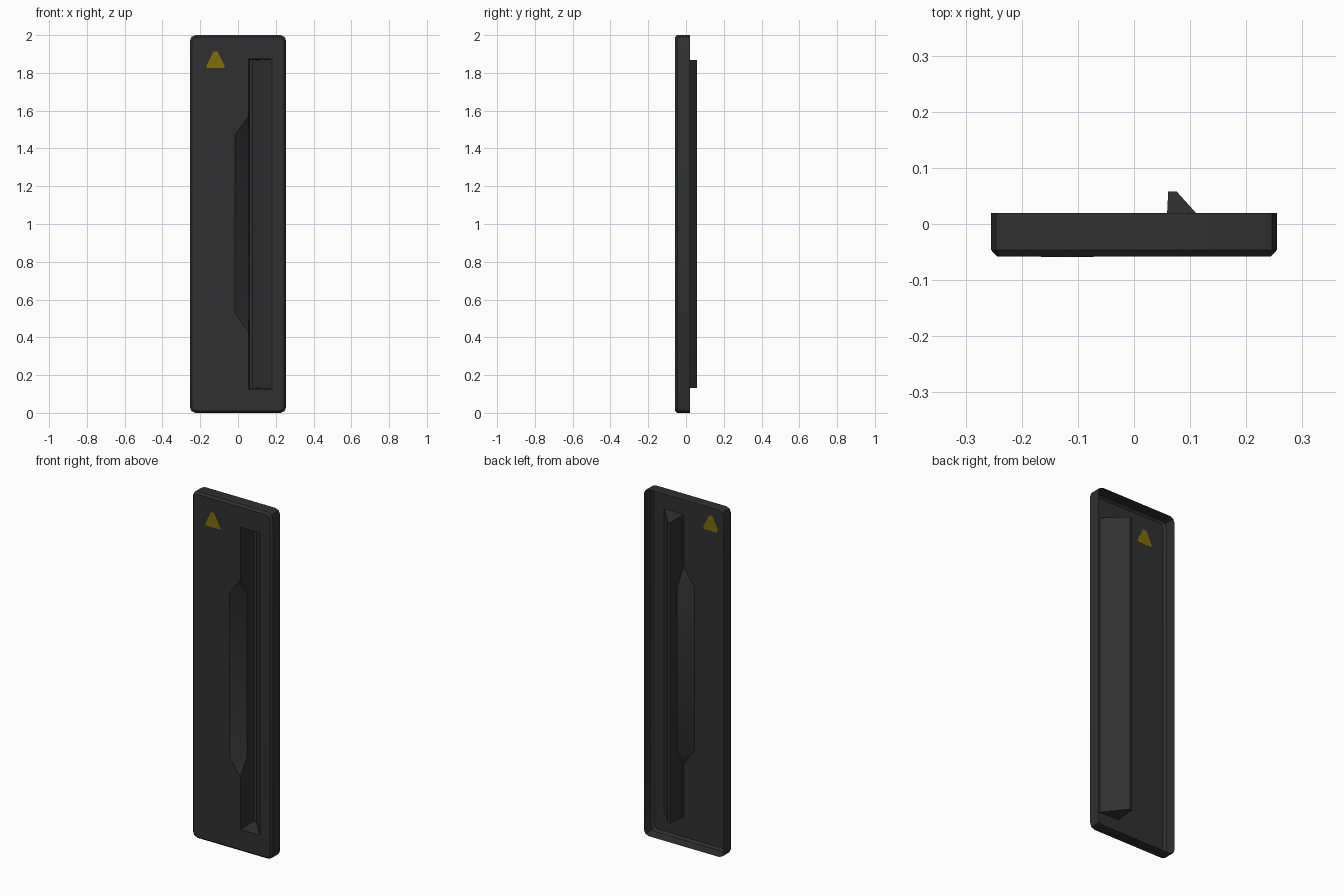
import bpy, bmesh, math

if "Cube" in bpy.data.objects:
    bpy.data.objects.remove(bpy.data.objects["Cube"])

FRONT, CHAMFER, RIM, FLOOR = -0.058, -0.046, 0.02, 0.058
HW = 0.255


def material(name, col):
    m = bpy.data.materials.new(name)
    m.diffuse_color = (*col, 1)
    m.use_nodes = True
    m.node_tree.nodes["Principled BSDF"].inputs["Base Color"].default_value = m.diffuse_color
    return m


charcoal = material("charcoal", (0.03, 0.03, 0.03))
yellow = material("warning yellow", (0.21, 0.15, 0.004))


def finish(bm, name, mat):
    me = bpy.data.meshes.new(name)
    bm.to_mesh(me)
    bm.free()
    me.materials.append(mat)
    ob = bpy.data.objects.new(name, me)
    bpy.context.collection.objects.link(ob)
    return ob


def rounded_loop(bm, inset, y, r, seg=2):
    """Rounded rectangle of the door outline at depth y."""
    pts = []
    for k, (sx, sz) in enumerate([(1, 1), (-1, 1), (-1, -1), (1, -1)]):
        cx, cz = sx * (HW - inset - r), 1 + sz * (1 - inset - r)
        for i in range(seg + 1):
            a = math.pi / 2 * (k + i / seg)
            pts.append(bm.verts.new((cx + r * math.cos(a), y, cz + r * math.sin(a))))
    return pts


def bridge(bm, a, b):
    n = len(a)
    for i in range(n):
        bm.faces.new((a[i], a[(i + 1) % n], b[(i + 1) % n], b[i]))


# Door shell: open-backed tray with chamfered front edge
bm = bmesh.new()
back = rounded_loop(bm, 0, RIM, 0.03)
side = rounded_loop(bm, 0, CHAMFER, 0.03)
face = rounded_loop(bm, 0.011, FRONT, 0.024)
bridge(bm, back, side)
bridge(bm, side, face)


# Handle recess: each point is made with its copy mirrored about z = 1
def pair(x, y, z):
    return bm.verts.new((x, y, z)), bm.verts.new((x, y, 2 - z))


R = pair(0.18, FRONT, 1.873)      # right opening edge
L = pair(0.055, FRONT, 1.873)     # left opening edge
P = pair(0.055, FRONT, 1.57)      # scoop tips
S = pair(-0.015, FRONT, 1.47)     # scoop outer edge
Q = pair(0.058, 0.0, 1.47)        # scoop inner edge
FL = pair(0.061, FLOOR, 1.867)    # floor left
FR = pair(0.076, FLOOR, 1.867)    # floor right

bm.faces.new((FL[0], FR[0], FR[1], FL[1]))                              # floor
bm.faces.new((FR[0], R[0], R[1], FR[1]))                                # slope
bm.faces.new((S[0], Q[0], Q[1], S[1]))                                  # scoop
bm.faces.new((L[0], P[0], Q[0], Q[1], P[1], L[1], FL[1], FL[0]))        # left wall
for i in (0, 1):
    bm.faces.new((L[i], FL[i], FR[i], R[i]))                            # end caps
    bm.faces.new((P[i], S[i], Q[i]))                                    # scoop ends

# Front sheet, filled between the outline and the recess opening
opening = [R[0], L[0], P[0], S[0], S[1], P[1], L[1], R[1]]
edges = []
for loop in (face, opening):
    for i, v in enumerate(loop):
        w = loop[(i + 1) % len(loop)]
        edges.append(bm.edges.get((v, w)) or bm.edges.new((v, w)))
bmesh.ops.triangle_fill(bm, edges=edges, use_beauty=True, use_dissolve=False,
                        normal=(0, -1, 0))
bmesh.ops.recalc_face_normals(bm, faces=bm.faces[:])
bm.normal_update()
sheet = [f for f in bm.faces if abs(f.calc_center_median().y - FRONT) < 1e-5]
if sheet and sheet[0].normal.y > 0:
    bmesh.ops.reverse_faces(bm, faces=bm.faces[:])
door = finish(bm, "door_panel", charcoal)

# Warning sign: thin plate showing on both sides of the sheet
bm = bmesh.new()
outline = [(-0.047, 1.825), (0.047, 1.825), (0.047, 1.84), (0.011, 1.912),
           (-0.011, 1.912), (-0.047, 1.84)]
f = bm.faces.new([bm.verts.new((x - 0.119, FRONT - 0.001, z)) for x, z in outline])
ext = bmesh.ops.extrude_face_region(bm, geom=[f], use_keep_orig=True)
for v in ext["geom"]:
    if isinstance(v, bmesh.types.BMVert):
        v.co.y += 0.002
bmesh.ops.recalc_face_normals(bm, faces=bm.faces[:])
finish(bm, "warning_triangle", yellow)

# Smooth shading with sharp edges on the door
bpy.context.view_layer.objects.active = door
door.select_set(True)
bpy.ops.object.shade_smooth_by_angle(angle=math.radians(30))
